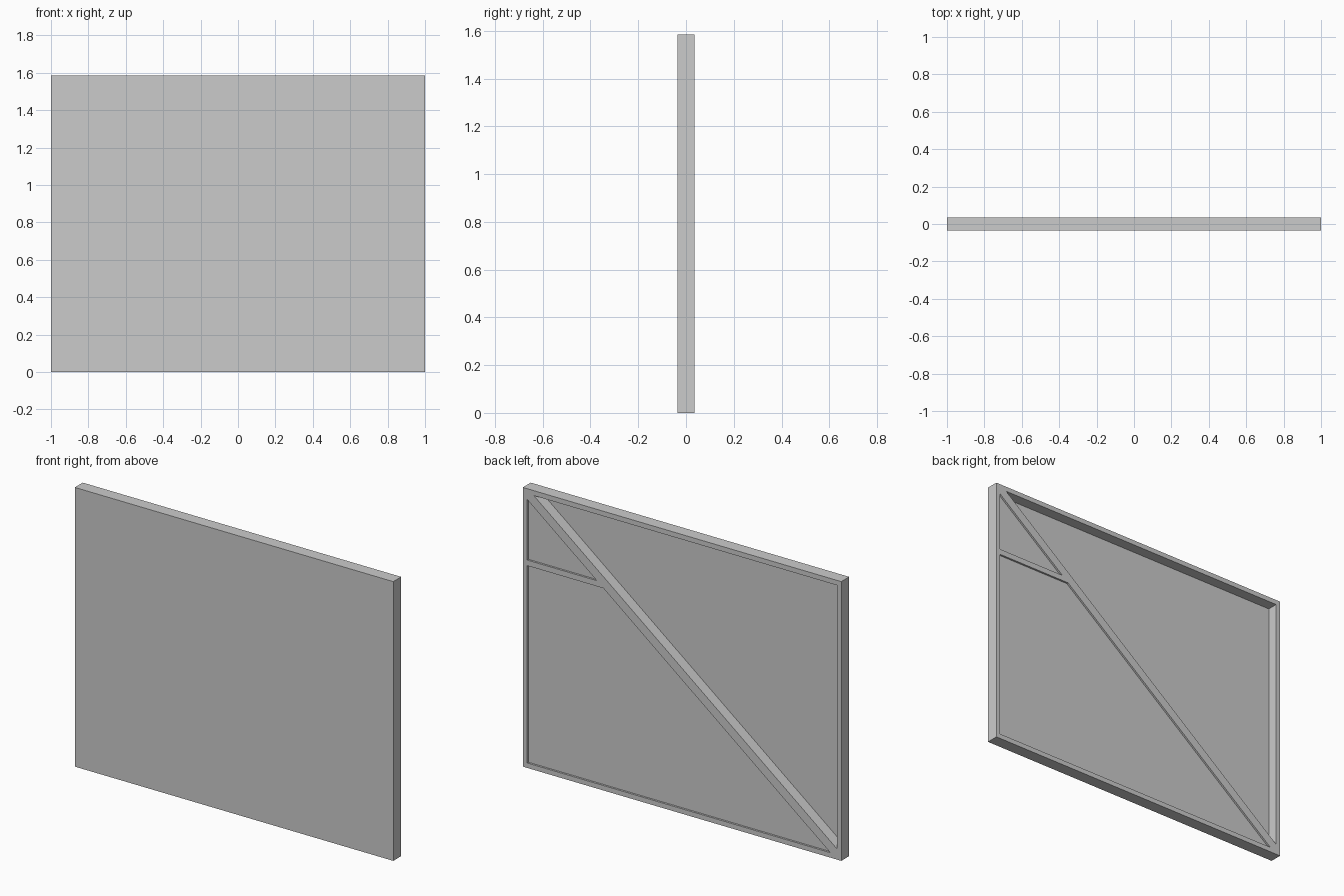
import bpy
import bmesh

if "Cube" in bpy.data.objects:
    bpy.data.objects.remove(bpy.data.objects["Cube"])

H = 1.585                     # overall height
Y0, Y1 = -0.0355, 0.0355      # front and back planes
Y_SKIN = Y0 + 0.009           # back of the thin front sheet
Y_INFILL = Y1 - 0.011         # back of the shallow infill boards
W, B, T = 0.973, 0.028, 1.557 # inner opening: half width, bottom, top
DX, DZ = 0.042, 0.033         # brace overlap at the corners
BAR_LOW, BAR_HIGH = 1.148, 1.18


def prism(name, outline, y0, y1):
    """Extrude an (x, z) outline from y0 to y1."""
    bm = bmesh.new()
    face = bm.faces.new([bm.verts.new((x, y0, z)) for x, z in outline])
    ext = bmesh.ops.extrude_face_region(bm, geom=[face])
    moved = [v for v in ext["geom"] if isinstance(v, bmesh.types.BMVert)]
    bmesh.ops.translate(bm, verts=moved, vec=(0, y1 - y0, 0))
    bmesh.ops.recalc_face_normals(bm, faces=bm.faces)
    mesh = bpy.data.meshes.new(name)
    bm.to_mesh(mesh)
    bm.free()
    obj = bpy.data.objects.new(name, mesh)
    bpy.context.collection.objects.link(obj)
    return obj


def rect(x0, x1, z0, z1):
    return [(x0, z0), (x1, z0), (x1, z1), (x0, z1)]


def brace_x(z):
    """x on the lower edge of the diagonal brace at height z."""
    slope = (T - DZ - B) / (2 * W - DX)
    return W - (T - DZ - z) / slope


# Front sheet
prism("front_panel", rect(-1, 1, 0, H), Y0, Y_SKIN)

# Outer frame
for side, name in ((-1, "left_stile"), (1, "right_stile")):
    prism(name, rect(min(side, side * W), max(side, side * W), 0, H), Y_SKIN, Y1)
prism("bottom_rail", rect(-W, W, 0, B), Y_SKIN, Y1)
prism("top_rail", rect(-W, W, T, H), Y_SKIN, Y1)

# Diagonal brace, trimmed to the frame corners
prism("diagonal_brace",
      [(W, T), (W - DX, T), (-W, B + DZ), (-W, B), (-W + DX, B), (W, T - DZ)],
      Y_SKIN, Y1)

# Short crossbar between frame and brace
xl, xh = brace_x(BAR_LOW), brace_x(BAR_HIGH)
prism("crossbar", [(W, BAR_LOW), (W, BAR_HIGH), (xh, BAR_HIGH), (xl, BAR_LOW)],
      Y_SKIN, Y1)

# Shallow infill boards below the brace
prism("upper_infill", [(W, BAR_HIGH), (W, T - DZ), (xh, BAR_HIGH)], Y_SKIN, Y_INFILL)
prism("lower_infill", [(W, B), (W, BAR_LOW), (xl, BAR_LOW), (-W + DX, B)],
      Y_SKIN, Y_INFILL)
